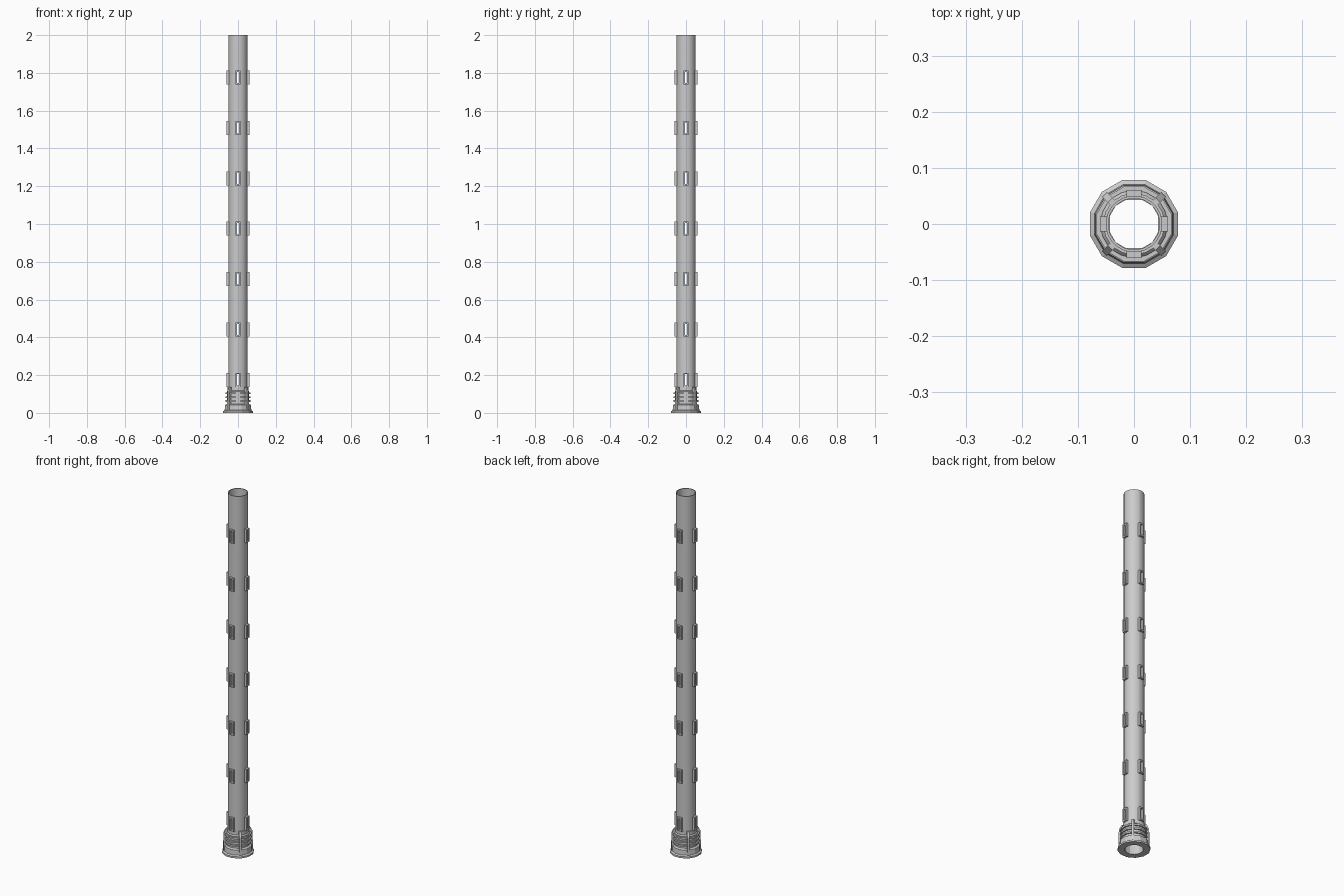
import bpy, bmesh, math
from mathutils import Matrix, Vector

if "Cube" in bpy.data.objects:
    bpy.data.objects.remove(bpy.data.objects["Cube"])


def finish(name, bm, smooth=False):
    bmesh.ops.recalc_face_normals(bm, faces=bm.faces)
    me = bpy.data.meshes.new(name)
    bm.to_mesh(me)
    bm.free()
    ob = bpy.data.objects.new(name, me)
    bpy.context.collection.objects.link(ob)
    if smooth:
        bpy.ops.object.select_all(action='DESELECT')
        ob.select_set(True)
        bpy.context.view_layer.objects.active = ob
        bpy.ops.object.shade_smooth_by_angle(angle=math.radians(32))
    return ob


def lathe(name, profile, sides, smooth=False):
    """Closed (r, z) profile turned round z, flats facing the axes."""
    bm = bmesh.new()
    loops = []
    for i in range(sides):
        a = 2 * math.pi * (i + 0.5) / sides
        loops.append([bm.verts.new((r * math.cos(a), r * math.sin(a), z)) for r, z in profile])
    n = len(profile)
    for i in range(sides):
        p, q = loops[i], loops[(i + 1) % sides]
        for j in range(n):
            k = (j + 1) % n
            bm.faces.new((p[j], q[j], q[k], p[k]))
    return finish(name, bm, smooth)


def radial_box(bm, r0, r1, width, z0, z1, angle, y=0):
    m = (Matrix.Rotation(angle, 4, 'Z') @ Matrix.Translation(((r0 + r1) / 2, y, (z0 + z1) / 2))
         @ Matrix.Diagonal((r1 - r0, width, z1 - z0, 1)))
    bmesh.ops.create_cube(bm, size=1, matrix=m)


LEVELS = [0.175 + 0.2667 * i for i in range(7)]
QUARTERS = [i * math.pi / 2 for i in range(4)]

# long hollow tube with slots through the wall
tube = lathe("tube", [(0.046, 0.005), (0.0505, 0.005), (0.0505, 2.0), (0.046, 2.0)], 24, True)
bm = bmesh.new()
for z in LEVELS:
    for a in QUARTERS:
        radial_box(bm, 0.035, 0.07, 0.011, z - 0.03, z + 0.03, a)
cutter = finish("slot_cutter", bm)
cutter.hide_render = True
cutter.hide_viewport = False
mod = tube.modifiers.new("slots", 'BOOLEAN')
mod.operation = 'DIFFERENCE'
mod.solver = 'EXACT'
mod.object = cutter
bpy.ops.object.select_all(action='DESELECT')
tube.select_set(True)
bpy.context.view_layer.objects.active = tube
bpy.ops.object.modifier_apply(modifier=mod.name)
bpy.data.objects.remove(cutter)

# rectangular frames round every slot
bm = bmesh.new()
for z in LEVELS:
    for a in QUARTERS:
        for s in (-1, 1):
            radial_box(bm, 0.043, 0.061, 0.008, z - 0.037, z + 0.037, a, s * 0.0095)
            za, zb = sorted((z + s * 0.03, z + s * 0.037))
            radial_box(bm, 0.043, 0.061, 0.011, za, zb, a)
finish("slot_frames", bm)

# foot: twelve-sided flange and stepped collar
lathe("base_flange", [(0.046, 0), (0.081, 0), (0.081, 0.009), (0.073, 0.014),
                      (0.071, 0.042), (0.06, 0.048), (0.046, 0.048)], 12)
lathe("base_collar", [(0.048, 0.04), (0.06, 0.04), (0.06, 0.112),
                      (0.055, 0.118), (0.055, 0.137), (0.048, 0.137)], 24, True)

# thin grip rings
for i in range(3):
    z = 0.058 + 0.021 * i
    lathe("grip_ring_%d" % (i + 1), [(0.056, z), (0.069, z), (0.069, z + 0.009), (0.056, z + 0.009)], 12)

# diagonal ribs with sloped tops
bm = bmesh.new()
outline = [(0.049, 0.006), (0.075, 0.006), (0.074, 0.112), (0.06, 0.138), (0.049, 0.138)]
for a in QUARTERS:
    rot = Matrix.Rotation(a + math.pi / 4, 3, 'Z')
    sides = [[bm.verts.new(rot @ Vector((r, w, z))) for r, z in outline] for w in (-0.006, 0.006)]
    bm.faces.new(sides[0])
    bm.faces.new(sides[1][::-1])
    for j in range(5):
        k = (j + 1) % 5
        bm.faces.new((sides[0][j], sides[0][k], sides[1][k], sides[1][j]))
finish("base_ribs", bm)
